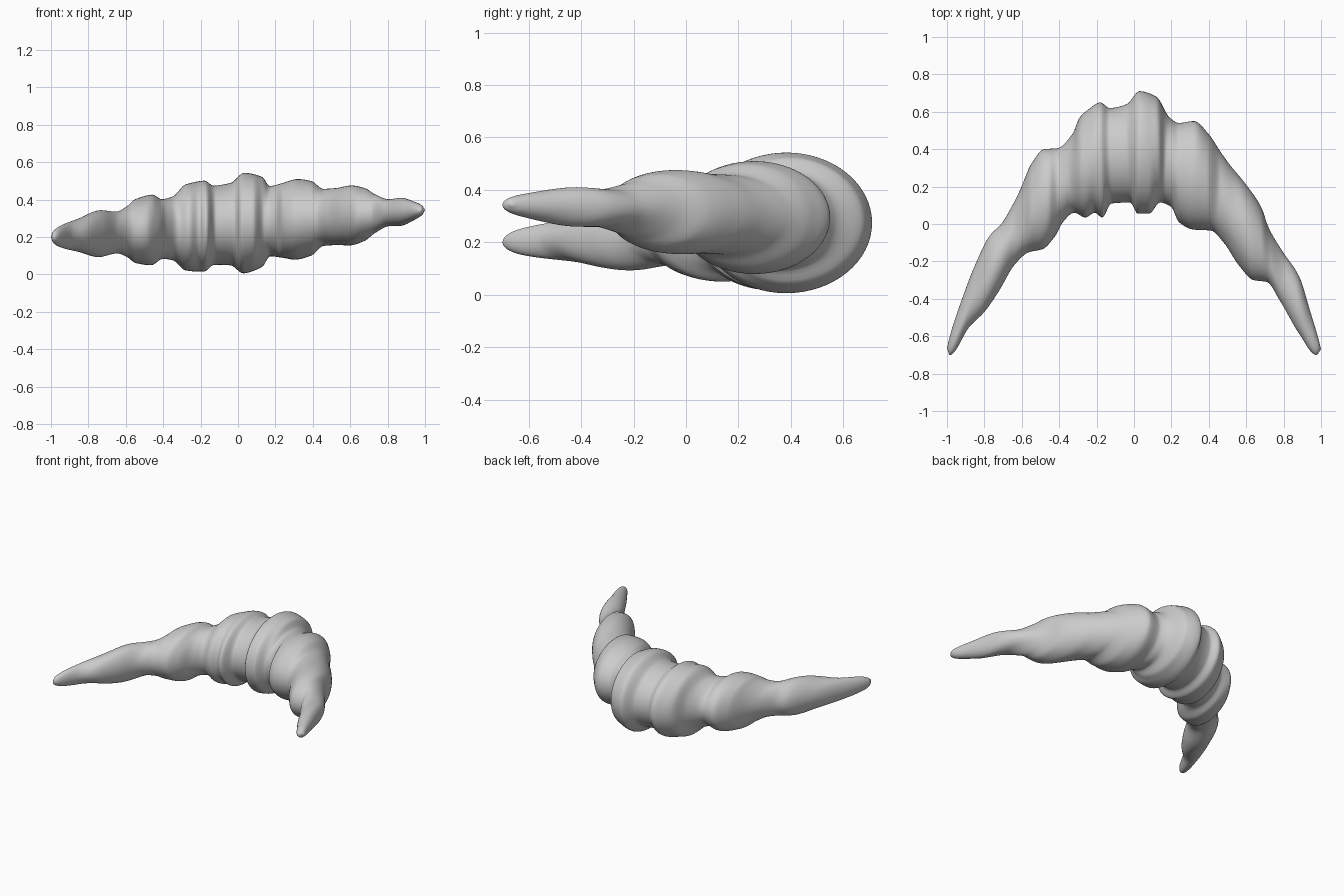
import bpy, bmesh, math

if "Cube" in bpy.data.objects:
    bpy.data.objects.remove(bpy.data.objects["Cube"])

SIDES = 64      # points around each slice
SLICES = 260    # slices along the horn

# Outer curve of the crescent (x, y)
OUTER = [(-1, -.665), (-.985, -.60), (-.93, -.43), (-.85, -.22), (-.77, -.06), (-.71, 0),
         (-.65, .10), (-.61, .18), (-.55, .32), (-.48, .40), (-.41, .405), (-.33, .48),
         (-.29, .57), (-.24, .615), (-.18, .65), (-.13, .62), (-.04, .64), (.03, .71),
         (.12, .68), (.19, .57), (.24, .54), (.32, .55), (.40, .48), (.46, .39), (.51, .32),
         (.60, .21), (.68, .09), (.72, -.02), (.79, -.14), (.885, -.285), (.94, -.46),
         (.985, -.61), (1, -.67)]

# Inner curve of the crescent (x, y)
INNER = [(-1, -.665), (-.985, -.70), (-.88, -.55), (-.80, -.47), (-.72, -.355), (-.64, -.22),
         (-.56, -.15), (-.49, -.135), (-.425, -.07), (-.38, .01), (-.32, .06), (-.26, .035),
         (-.21, .06), (-.17, .035), (-.12, .11), (-.02, .115), (.02, .055), (.08, .055),
         (.14, .115), (.20, .09), (.24, .01), (.32, -.03), (.41, -.035), (.48, -.10),
         (.56, -.22), (.64, -.30), (.71, -.31), (.78, -.41), (.885, -.59), (.975, -.70), (1, -.67)]

# Half height of the puffed folds (x, radius)
HEIGHT = [(-1, 0), (-.99, .028), (-.955, .055), (-.85, .09), (-.74, .125), (-.65, .112),
          (-.59, .138), (-.55, .17), (-.46, .188), (-.405, .16), (-.35, .17), (-.28, .23),
          (-.18, .243), (-.13, .212), (-.04, .22), (.03, .268), (.13, .24), (.17, .188),
          (.24, .20), (.31, .215), (.39, .20), (.46, .152), (.52, .152), (.60, .16),
          (.68, .14), (.73, .105), (.81, .072), (.87, .075), (.94, .05), (.985, .025), (1, 0)]


def sample(points, x):
    """Smooth interpolation that does not overshoot the points."""
    n = len(points)
    slope = [(points[i + 1][1] - points[i][1]) / (points[i + 1][0] - points[i][0])
             for i in range(n - 1)]

    def tangent(i):
        if i == 0 or i == n - 1:
            return slope[min(i, n - 2)]
        a, b = slope[i - 1], slope[i]
        return 0 if a * b <= 0 else 2 * a * b / (a + b)

    i = 0
    while i < n - 2 and x > points[i + 1][0]:
        i += 1
    (x0, y0), (x1, y1) = points[i], points[i + 1]
    h = x1 - x0
    t = (x - x0) / h
    return (y0 * (2 * t**3 - 3 * t**2 + 1) + y1 * (3 * t**2 - 2 * t**3)
            + h * tangent(i) * (t**3 - 2 * t**2 + t) + h * tangent(i + 1) * (t**3 - t**2))


# Crescent body: elliptical slices, tilted slightly upward toward +x
bm = bmesh.new()
rings = []
for k in range(1, SLICES):
    u = 2 * k / SLICES - 1
    x = 0.6 * u + 0.4 * math.sin(u * math.pi / 2)   # tighter spacing at the tips
    back, front, high = (sample(p, x) for p in (OUTER, INNER, HEIGHT))
    mid, half = (back + front) / 2, (back - front) / 2
    rings.append([bm.verts.new((x, mid + half * math.cos(a), 0.272 + 0.0725 * x + high * math.sin(a)))
                  for a in (2 * math.pi * j / SIDES for j in range(SIDES))])
for r, s in zip(rings, rings[1:]):
    for j in range(SIDES):
        m = (j + 1) % SIDES
        bm.faces.new((r[j], r[m], s[m], s[j]))

# Rounded tips
for ring, x, y in ((rings[0], -1, -.665), (rings[-1], 1, -.67)):
    tip = bm.verts.new((x, y, 0.272 + 0.0725 * x))
    for j in range(SIDES):
        bm.faces.new((ring[j], ring[(j + 1) % SIDES], tip))
bmesh.ops.recalc_face_normals(bm, faces=bm.faces)
for f in bm.faces:
    f.smooth = True

mesh = bpy.data.meshes.new("ridged_crescent")
bm.to_mesh(mesh)
bm.free()
body = bpy.data.objects.new("ridged_crescent", mesh)
bpy.context.collection.objects.link(body)

grey = bpy.data.materials.new("light grey")
grey.diffuse_color = (0.6, 0.6, 0.6, 1)
grey.use_nodes = True
grey.node_tree.nodes["Principled BSDF"].inputs["Base Color"].default_value = grey.diffuse_color
mesh.materials.append(grey)
